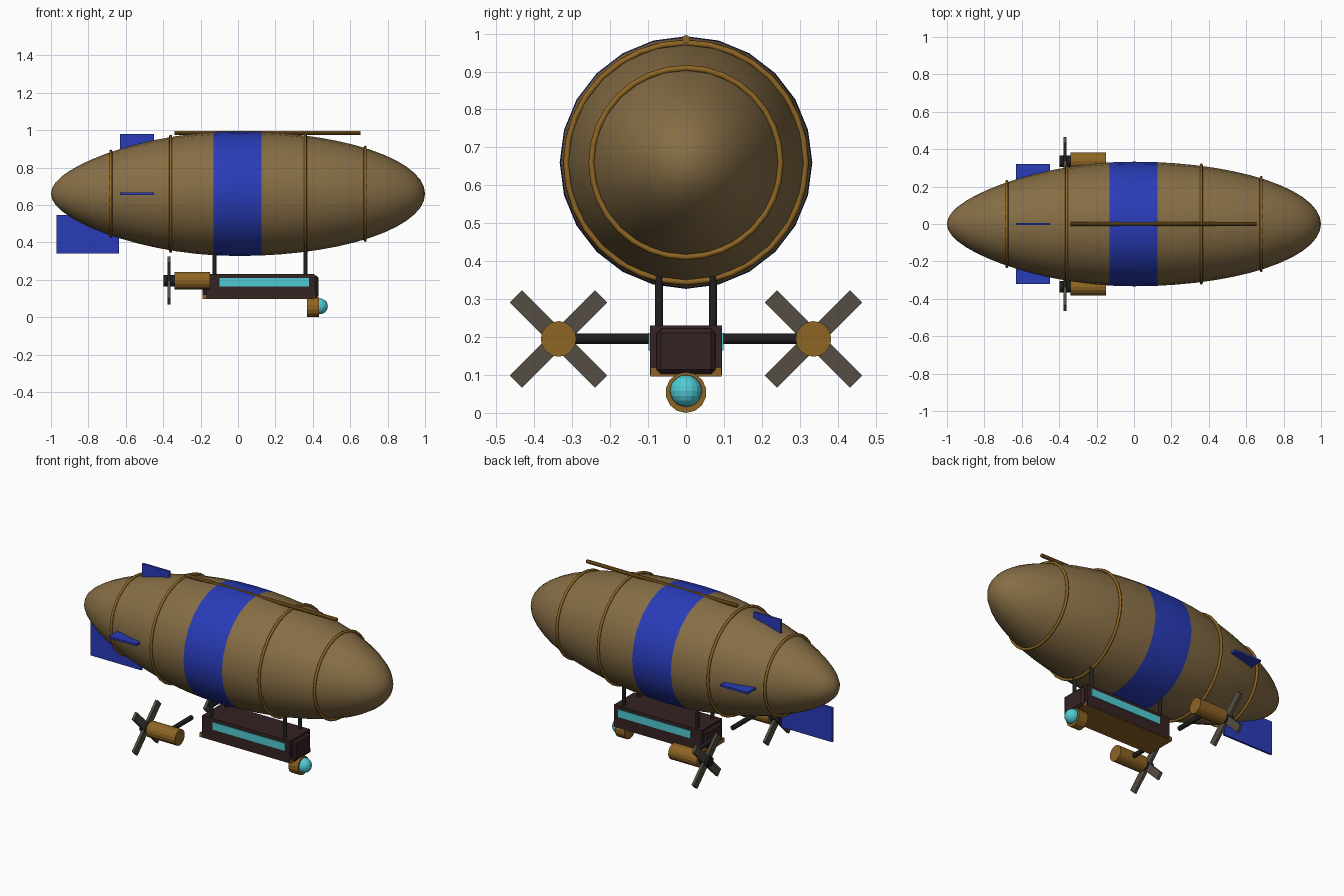
import bpy, bmesh
from math import sin, cos, pi, radians, sqrt
from mathutils import Matrix, Vector

if "Cube" in bpy.data.objects:
    bpy.data.objects.remove(bpy.data.objects["Cube"])


def material(name, r, g, b):
    m = bpy.data.materials.new(name)
    m.use_nodes = True
    m.diffuse_color = (r, g, b, 1)
    bsdf = m.node_tree.nodes["Principled BSDF"]
    bsdf.inputs["Base Color"].default_value = (r, g, b, 1)
    bsdf.inputs["Roughness"].default_value = 0.7
    return m


CANVAS = material("canvas_brown", .24, .155, .06)
BLUE = material("royal_blue", .022, .045, .48)
BRASS = material("brass", .27, .13, .017)
WOOD = material("dark_wood", .035, .016, .017)
GLASS = material("turquoise_glass", .08, .6, .66)
IRON = material("black_iron", .014, .014, .015)
BLADE = material("blade_grey", .09, .074, .058)

AXIS_Z = 0.66


def finish(name, bm, mats, smooth=None):
    bmesh.ops.recalc_face_normals(bm, faces=bm.faces)
    mesh = bpy.data.meshes.new(name)
    bm.to_mesh(mesh)
    bm.free()
    ob = bpy.data.objects.new(name, mesh)
    bpy.context.collection.objects.link(ob)
    for m in mats:
        mesh.materials.append(m)
    if smooth:
        bpy.ops.object.select_all(action="DESELECT")
        ob.select_set(True)
        bpy.context.view_layer.objects.active = ob
        bpy.ops.object.shade_smooth_by_angle(angle=radians(smooth))
    return ob


def box(name, mat, x, y, z, bevel=0):
    """Box from three (low, high) ranges."""
    lo, hi = Vector((x[0], y[0], z[0])), Vector((x[1], y[1], z[1]))
    bm = bmesh.new()
    bmesh.ops.create_cube(bm, size=1)
    bmesh.ops.scale(bm, vec=hi - lo, verts=bm.verts)
    bmesh.ops.translate(bm, vec=(lo + hi) / 2, verts=bm.verts)
    if bevel:
        bmesh.ops.bevel(bm, geom=bm.edges[:], offset=bevel, segments=1, affect="EDGES")
    return finish(name, bm, [mat])


def rod(name, mat, start, end, radius, sides=12):
    """Cylinder between two points."""
    a, b = Vector(start), Vector(end)
    bm = bmesh.new()
    bmesh.ops.create_cone(bm, cap_ends=True, segments=sides, radius1=radius,
                          radius2=radius, depth=(b - a).length)
    turn = (b - a).to_track_quat("Z", "Y").to_matrix().to_4x4()
    bm.transform(Matrix.Translation((a + b) / 2) @ turn)
    return finish(name, bm, [mat])


def hull_radius(x):
    """Ellipse that narrows toward the tail."""
    taper = 1 - 0.19 * x * x if x < 0 else 1
    return 0.333 * sqrt(max(0, 1 - x * x)) * taper


# Envelope: lathe along x, with the middle band painted by position
SIDES, ROWS = 24, 28
stations = sorted([-cos(pi * i / ROWS) for i in range(1, ROWS)] + [-0.13, 0.125])
bm = bmesh.new()
rings = []
for x in stations:
    r = hull_radius(x)
    rings.append([bm.verts.new((x, r * cos(2 * pi * i / SIDES),
                                AXIS_Z + r * sin(2 * pi * i / SIDES)))
                  for i in range(SIDES)])
for a, b in zip(rings, rings[1:]):
    for i in range(SIDES):
        j = (i + 1) % SIDES
        bm.faces.new((a[i], a[j], b[j], b[i]))
for ring, tip in ((rings[0], -1), (rings[-1], 1)):
    v = bm.verts.new((tip, 0, AXIS_Z))
    for i in range(SIDES):
        bm.faces.new((ring[i], ring[(i + 1) % SIDES], v))
for f in bm.faces:
    f.material_index = int(-0.13 < f.calc_center_median().x < 0.125)
finish("envelope", bm, [CANVAS, BLUE], 50)


# Brass hoops around the envelope
def hoop(name, x, radius, tube=0.008, sides=32, tube_sides=8):
    bm = bmesh.new()
    loops = []
    for i in range(sides):
        u = 2 * pi * i / sides
        loop = []
        for k in range(tube_sides):
            t = 2 * pi * k / tube_sides
            r = radius + tube * cos(t)
            loop.append(bm.verts.new((x + tube * sin(t), r * cos(u), AXIS_Z + r * sin(u))))
        loops.append(loop)
    for i in range(sides):
        a, b = loops[i], loops[(i + 1) % sides]
        for k in range(tube_sides):
            n = (k + 1) % tube_sides
            bm.faces.new((a[k], a[n], b[n], b[k]))
    finish(name, bm, [BRASS], 50)


for n, x in enumerate((-0.68, -0.36, 0.36, 0.68)):
    hoop(f"hoop_{n + 1}", x, hull_radius(x) + 0.005)

# Ridge pole along the top
rod("ridge_pole", BRASS, (-0.34, 0, 0.985), (0.655, 0, 0.985), 0.011, 10)

# Tail fins and rudder
FIN_X = (-0.63, -0.45)
box("top_fin", BLUE, FIN_X, (-.006, .006), (0.84, 0.98))
box("left_fin", BLUE, FIN_X, (-0.32, -0.18), (0.654, 0.666))
box("right_fin", BLUE, FIN_X, (0.18, 0.32), (0.654, 0.666))
box("rudder", BLUE, (-0.97, -0.635), (-.006, .006), (0.34, 0.545))

# Gondola
box("gondola_body", WOOD, (-0.17, 0.41), (-.095, .095), (0.10, 0.23))
box("gondola_end_block", WOOD, (-0.19, 0.43), (-.078, .078), (0.102, 0.222), 0.012)
box("gondola_floor", BRASS, (-0.19, 0.415), (-.093, .093), (0.096, 0.12))
for side, label in ((-1, "right"), (1, "left")):
    y = sorted((side * 0.09, side * 0.099))
    box(f"{label}_window", GLASS, (-0.10, 0.38), y, (0.165, 0.21))
    for x, place in ((-0.125, "rear"), (0.36, "front")):
        rod(f"{label}_{place}_strut", IRON, (x, side * 0.071, 0.21),
            (x, side * 0.071, 0.36), 0.011)

# Engines, their arms and propellers
ENGINE_Y, ENGINE_Z, PROP_X = 0.336, 0.195, -0.37
for side, label in ((-1, "right"), (1, "left")):
    y = side * ENGINE_Y
    rod(f"{label}_engine", BRASS, (-0.34, y, ENGINE_Z), (-0.15, y, ENGINE_Z), 0.047, 16)
    rod(f"{label}_engine_arm", IRON, (-0.245, side * 0.09, ENGINE_Z),
        (-0.245, y, ENGINE_Z), 0.014)
    rod(f"{label}_propeller_hub", IRON, (-0.397, y, ENGINE_Z), (-0.335, y, ENGINE_Z), 0.03)
    bm = bmesh.new()
    for k in range(2):
        spin = Matrix.Rotation(radians(45 + 90 * k), 4, "X")
        size = Matrix.Diagonal((0.016, 0.318, 0.046, 1))
        bmesh.ops.create_cube(bm, size=1, matrix=Matrix.Translation(
            (PROP_X, y, ENGINE_Z)) @ spin @ size)
    finish(f"{label}_propeller_blades", bm, [BLADE])

# Headlamp under the nose of the gondola
rod("lamp_housing", BRASS, (0.37, 0, 0.054), (0.432, 0, 0.054), 0.054, 14)
bm = bmesh.new()
bmesh.ops.create_uvsphere(bm, u_segments=16, v_segments=10, radius=0.042,
                          matrix=Matrix.Translation((0.438, 0, 0.058)))
finish("lamp_bulb", bm, [GLASS])
